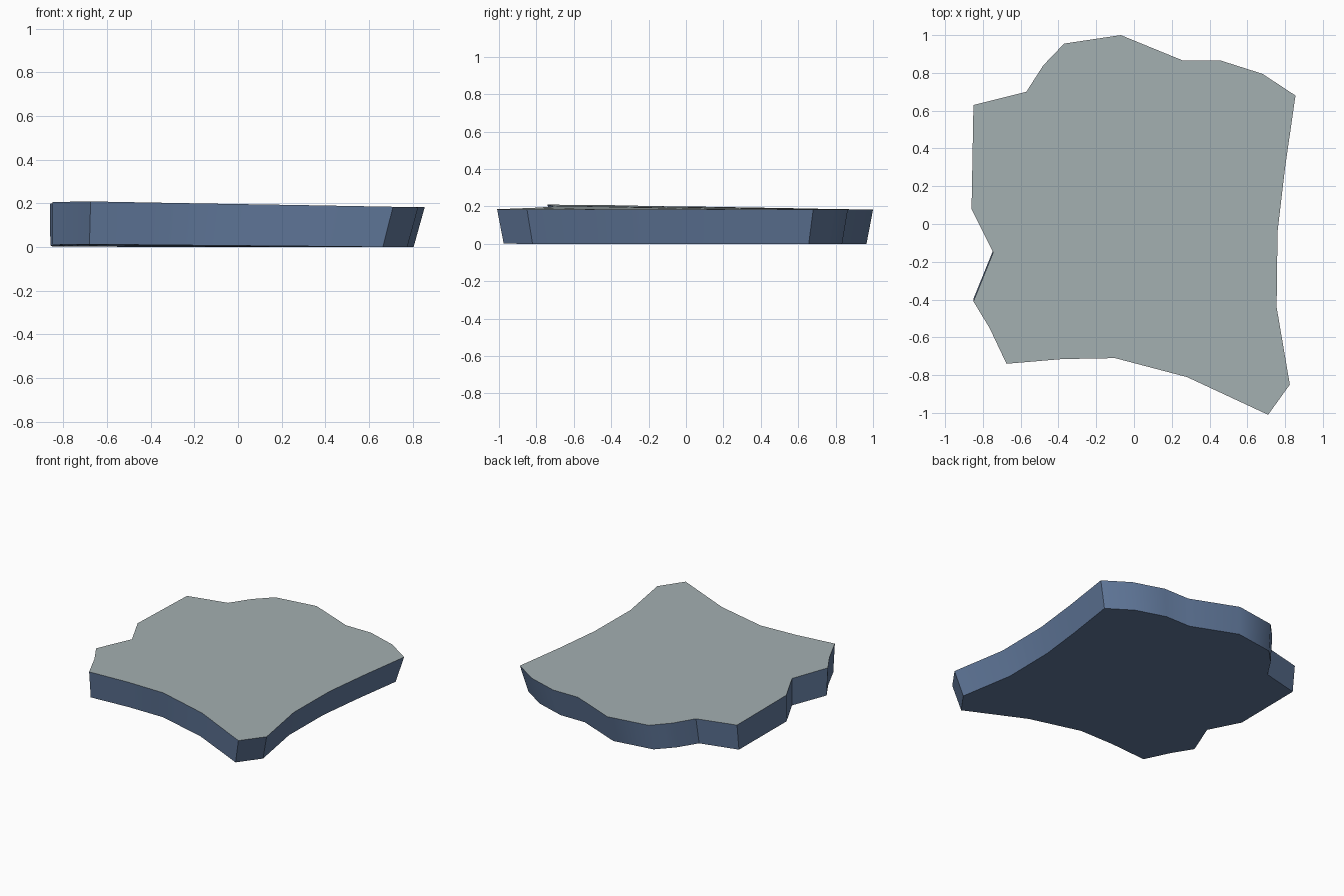
import bpy
import bmesh
import math

if "Cube" in bpy.data.objects:
    bpy.data.objects.remove(bpy.data.objects["Cube"], do_unlink=True)


def make_material(name, colour):
    mat = bpy.data.materials.new(name)
    mat.use_nodes = True
    mat.diffuse_color = colour
    mat.node_tree.nodes["Principled BSDF"].inputs["Base Color"].default_value = colour
    return mat


# Irregular upper outline, counterclockwise from the front tip
OUTLINE = [
    (0.71, -1.01), (0.825, -0.85), (0.755, -0.44), (0.76, -0.04), (0.80, 0.30),
    (0.855, 0.68), (0.68, 0.795), (0.46, 0.865), (0.26, 0.865), (-0.07, 1.0),
    (-0.37, 0.955), (-0.48, 0.84), (-0.57, 0.70), (-0.85, 0.63), (-0.86, 0.08),
    (-0.745, -0.15), (-0.85, -0.41), (-0.765, -0.55), (-0.675, -0.74),
    (-0.38, -0.715), (-0.10, -0.71), (0.28, -0.81),
]


def lift(x, y):
    """Gentle rise of the slab towards its front right corner."""
    return 0.027 * (0.8 - x) / 1.5 * (1 - y) / 1.75


# Slab with walls that lean inwards towards the bottom
bm = bmesh.new()
top = [bm.verts.new((x, y, 0.183 + lift(x, y))) for x, y in OUTLINE]
bottom = [bm.verts.new((-0.85 + (x + 0.85) * 0.97, y * 0.965, lift(x, y) * 0.5))
          for x, y in OUTLINE]
bm.faces.new(top)
bm.faces.new(bottom[::-1])
count = len(OUTLINE)
for i in range(count):
    j = (i + 1) % count
    bm.faces.new((bottom[i], bottom[j], top[j], top[i]))

# Rounded rims and convex corners
edges = [e for e in bm.edges if e.calc_face_angle() > math.radians(28)]
bmesh.ops.bevel(bm, geom=edges, offset=0.025, offset_type='OFFSET', segments=3,
                profile=0.5, affect='EDGES', clamp_overlap=True)
bm.normal_update()

# Pale upper surface, blue walls and underside
for face in bm.faces:
    face.material_index = 0 if face.normal.z > 0.8 else 1

mesh = bpy.data.meshes.new("stone_slab")
bm.to_mesh(mesh)
bm.free()
mesh.materials.append(make_material("pale grey", (0.37, 0.43, 0.44, 1)))
mesh.materials.append(make_material("slate blue", (0.12, 0.19, 0.33, 1)))
slab = bpy.data.objects.new("stone_slab", mesh)
bpy.context.collection.objects.link(slab)

# Smooth shading with flat main faces
bpy.context.view_layer.objects.active = slab
slab.select_set(True)
bpy.ops.object.shade_smooth_by_angle(angle=math.radians(40))
normals = slab.modifiers.new("flat_surfaces", 'WEIGHTED_NORMAL')
normals.keep_sharp = True
